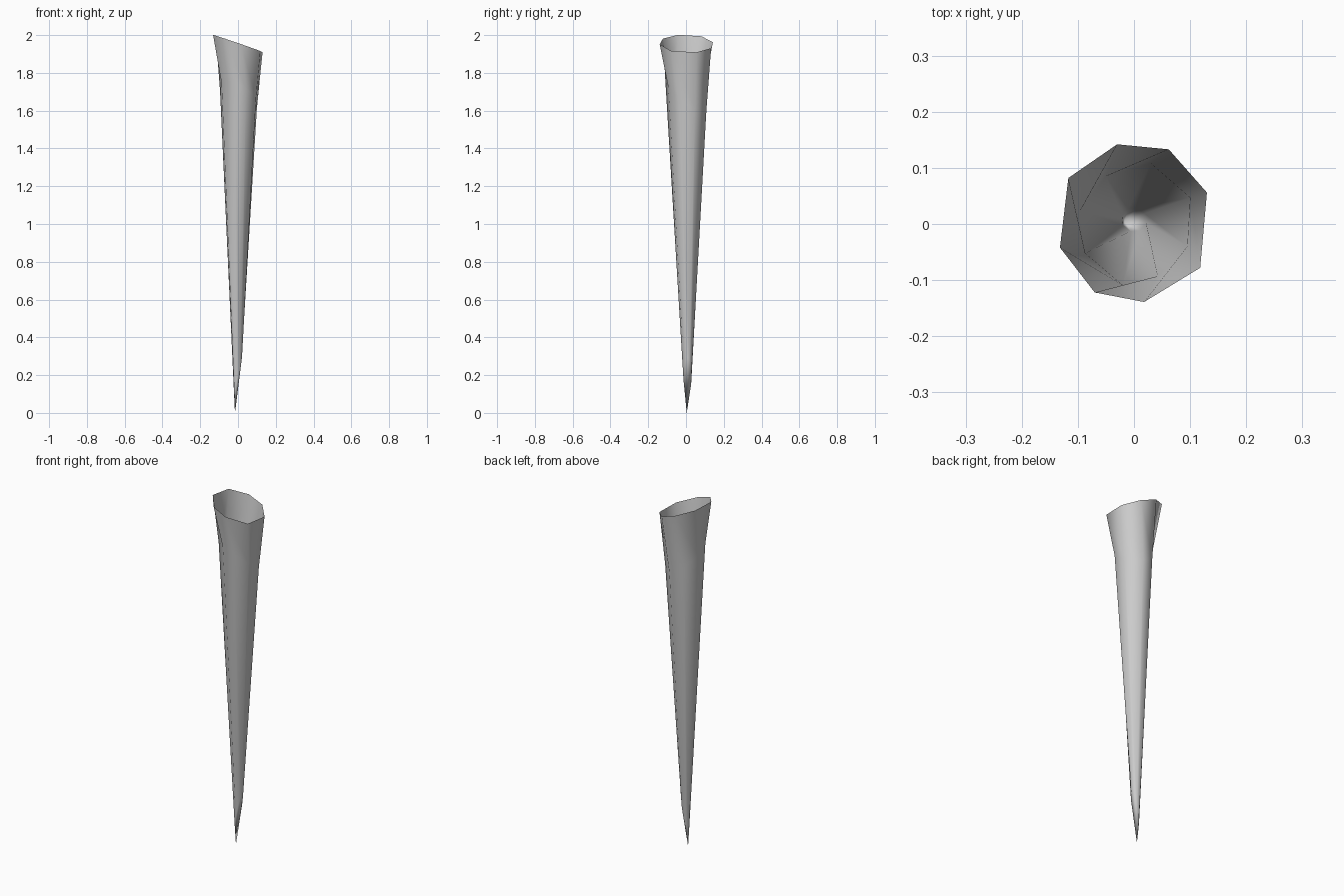
import bpy, bmesh, math

if "Cube" in bpy.data.objects:
    bpy.data.objects.remove(bpy.data.objects["Cube"])

SIDES = 8

# Uneven eight-sided outlines of the open rim and the neck below it
rim_xy = [(0.062, 0.133), (-0.03, 0.142), (-0.117, 0.082), (-0.132, -0.042),
          (-0.07, -0.122), (0.018, -0.139), (0.118, -0.078), (0.13, 0.056)]
neck_xy = [(0.03, 0.108), (-0.05, 0.085), (-0.095, 0.025), (-0.087, -0.052),
           (-0.02, -0.109), (0.042, -0.093), (0.095, -0.04), (0.1, 0.047)]
# Small outline just above the point
low_xy = [(0.022 * math.cos(math.radians(74 + 45 * i)),
           0.008 + 0.022 * math.sin(math.radians(74 + 45 * i))) for i in range(SIDES)]


def tilted_ring(bm, points, height, slope_x, slope_y):
    return [bm.verts.new((x, y, height + slope_x * x + slope_y * y)) for x, y in points]


# Hollow spike: three tilted rings bridged, closing to a point
bm = bmesh.new()
rings = [tilted_ring(bm, rim_xy, 1.955, -0.345, -0.02),
         tilted_ring(bm, neck_xy, 1.68, -0.4, -0.6),
         tilted_ring(bm, low_xy, 0.2, 4.5, 0.0)]
tip = bm.verts.new((-0.016, 0.004, 0.0))
for upper, lower in zip(rings, rings[1:]):
    for i in range(SIDES):
        j = (i + 1) % SIDES
        bm.faces.new((upper[i], lower[i], lower[j], upper[j]))
for i in range(SIDES):
    bm.faces.new((rings[-1][i], tip, rings[-1][(i + 1) % SIDES]))
bmesh.ops.recalc_face_normals(bm, faces=bm.faces[:])
for face in bm.faces:
    face.smooth = True

mesh = bpy.data.meshes.new("hollow_spike")
bm.to_mesh(mesh)
bm.free()
spike = bpy.data.objects.new("hollow_spike", mesh)
bpy.context.collection.objects.link(spike)
